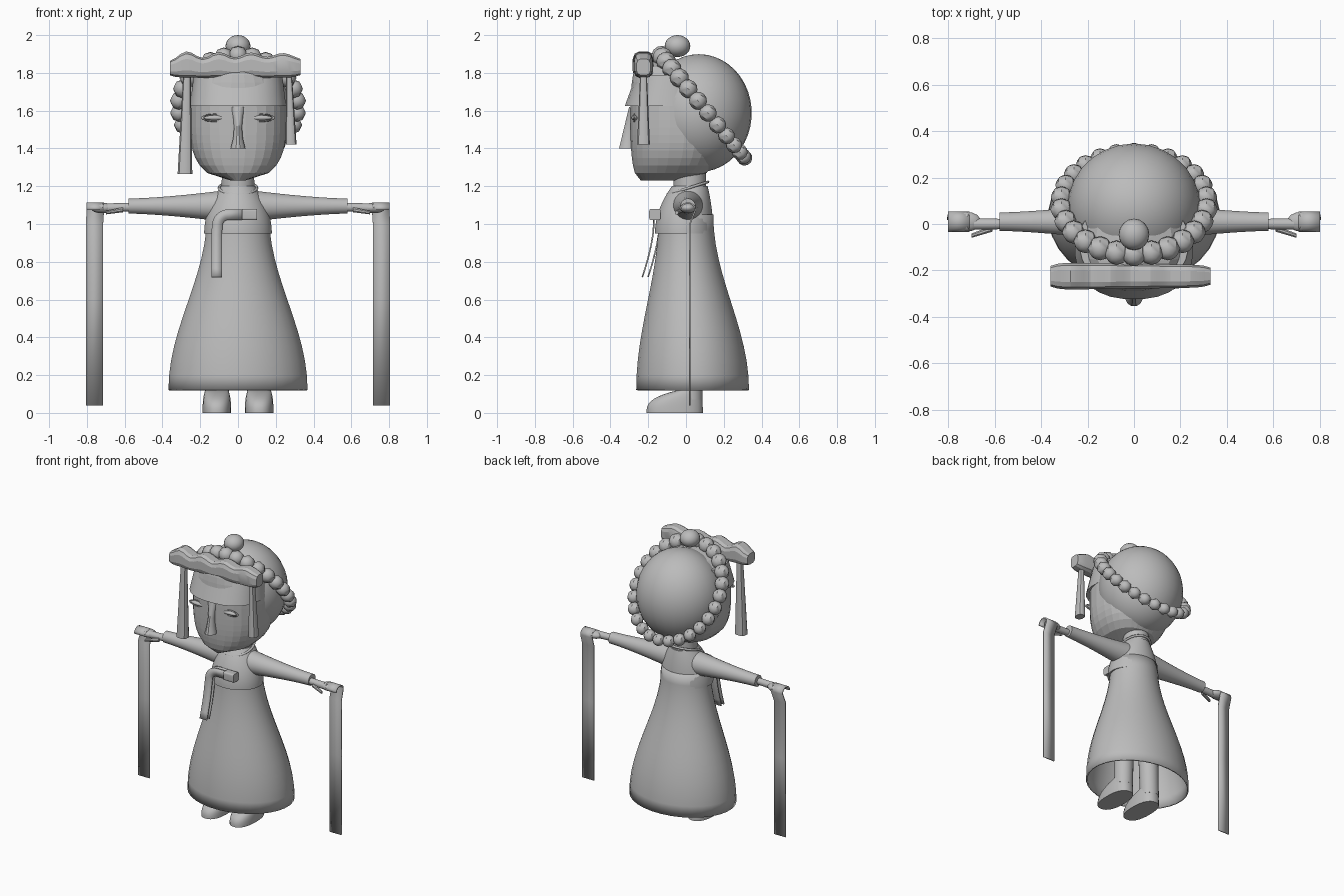
import bpy, bmesh, math
from mathutils import Vector

cube = bpy.data.objects.get("Cube")
if cube:
    bpy.data.objects.remove(cube)

grey = bpy.data.materials.new("plain grey")
grey.use_nodes = True
grey.diffuse_color = (.5, .5, .5, 1)
grey.node_tree.nodes["Principled BSDF"].inputs["Base Color"].default_value = grey.diffuse_color


def finish(name, bm, angle=35, solid=0):
    """Turn a bmesh into a shaded object, with optional wall thickness."""
    bmesh.ops.recalc_face_normals(bm, faces=bm.faces)
    mesh = bpy.data.meshes.new(name)
    bm.to_mesh(mesh)
    bm.free()
    mesh.materials.append(grey)
    ob = bpy.data.objects.new(name, mesh)
    bpy.context.collection.objects.link(ob)
    if solid:
        shell = ob.modifiers.new("thickness", "SOLIDIFY")
        shell.thickness = solid
        shell.offset = -1
    bpy.ops.object.select_all(action="DESELECT")
    ob.select_set(True)
    bpy.context.view_layer.objects.active = ob
    if angle:
        bpy.ops.object.shade_smooth_by_angle(angle=math.radians(angle))
    return ob


def loft(name, shape, steps=12, sides=24, axis="z", power=2, caps=True, angle=35, solid=0):
    """Skin superellipse rings; shape(t) gives a ring's centre and its two radii."""
    bm = bmesh.new()
    loops = []
    for step in range(steps + 1):
        centre, wide, deep = shape(step / steps)
        loop = []
        for i in range(sides):
            turn = math.tau * (i + .5) / sides
            u, v = (math.copysign(abs(c) ** (2 / power), c) for c in (math.cos(turn), math.sin(turn)))
            offset = (u * wide, v * deep, 0) if axis == "z" else (0, u * wide, v * deep)
            loop.append(bm.verts.new(Vector(centre) + Vector(offset)))
        loops.append(loop)
    for low, high in zip(loops, loops[1:]):
        for i in range(sides):
            j = (i + 1) % sides
            bm.faces.new((low[i], low[j], high[j], high[i]))
    if caps:
        bm.faces.new(loops[0])
        bm.faces.new(loops[-1])
    return finish(name, bm, angle, solid)


def mix(a, b, t):
    return a + (b - a) * t


def taper(name, start, end, radius, end_radius, **options):
    """Straight limb between two points with a linear change of radius."""
    def shape(t):
        r = mix(radius, end_radius, t)
        return Vector(start).lerp(end, t), r, r
    return loft(name, shape, steps=1, **options)


def ball(name, centre, size, segments=16, turn=0):
    bm = bmesh.new()
    bmesh.ops.create_uvsphere(bm, u_segments=segments, v_segments=segments * 3 // 4, radius=1)
    ob = finish(name, bm)
    ob.location, ob.scale, ob.rotation_euler.x = centre, size, turn


def hoop(name, centre, size, minor, tilt):
    bpy.ops.mesh.primitive_torus_add(minor_radius=minor, major_segments=24, minor_segments=6,
                                     location=centre, rotation=(tilt, 0, 0))
    ob = bpy.context.object
    ob.name, ob.scale = name, size
    ob.data.materials.append(grey)
    bpy.ops.object.shade_smooth()


def strip(name, path, width, across=None):
    """Thin ribbon along a path; across fixes the width direction."""
    points = [Vector(p) for p in path]
    bm = bmesh.new()
    rows = []
    for i, point in enumerate(points):
        tangent = points[min(i + 1, len(points) - 1)] - points[max(i - 1, 0)]
        half = (across or tangent.cross(Vector((0, 1, 0))).normalized()) * width / 2
        rows.append([bm.verts.new(point - half), bm.verts.new(point + half)])
    for a, b in zip(rows, rows[1:]):
        bm.faces.new((a[0], a[1], b[1], b[0]))
    finish(name, bm, angle=50, solid=.008)


def arc(start, end, steps=8):
    """Cosine and sine of evenly spaced angles in degrees."""
    for i in range(steps + 1):
        turn = math.radians(mix(start, end, i / steps))
        yield math.cos(turn), math.sin(turn)


# Bell skirt, open underneath
def skirt_shape(t):
    flare = (1 + math.cos(math.pi * t)) / 2
    return (0, .035 * flare, mix(.12, 1.05, t)), mix(.165, .37, flare), mix(.145, .3, flare)


loft("skirt", skirt_shape, sides=32, caps=False, solid=.01)


# Jacket, neck and collar
def jacket_shape(t):
    swell = 1 - t * t
    return (0, mix(.02, -.01, swell), mix(.95, 1.2, t)), mix(.09, .18, swell), mix(.095, .155, swell)


loft("jacket", jacket_shape, sides=32)
taper("neck", (0, .02, 1.15), (0, .02, 1.35), .088, .085)
hoop("collar", (0, .01, 1.19), (.1, .11, .1), .08, .3)

# Jacket tie: knot and two layered ribbon tails
taper("tie_knot", (.02, -.165, 1.05), (.1, -.165, 1.05), .03, .03, axis="x", power=6)
for layer in (-.175, -.145):
    path = [(.03, layer, 1.05)]
    path += [(-.05 + .06 * c, layer, .99 + .06 * s) for c, s in arc(90, 180)]
    path += [(-.113, layer - .06 * (k / 6) ** 1.5, .99 - .045 * k) for k in range(1, 7)]
    strip("tie_ribbon", path, .056)


# Sleeves, legs and shoes, shaped for the left side
def sleeve_shape(t):
    r = mix(.04, .085, (1 - t) ** 1.5)
    return (mix(.06, .58, t), .01, 1.095), r, r


def shoe_shape(t):
    slope = t ** 3
    return (.112, mix(-.06, .015, slope), .12 * t), mix(.076, .062, slope), mix(.15, .06, slope)


def mirrored(shape, side):
    def flipped(t):
        centre, wide, deep = shape(t)
        return (centre[0] * side, *centre[1:]), wide, deep
    return flipped


for side in (1, -1):
    loft("sleeve", mirrored(sleeve_shape, side), axis="x")
    loft("shoe", mirrored(shoe_shape, side), steps=8, power=2.4)
    taper("leg", (.113 * side, .025, .07), (.1 * side, .02, .6), .063, .068)

    # Hands with cloths draped over the fists
    taper("wrist", (.56 * side, 0, 1.09), (.69 * side, 0, 1.085), .023, .025, axis="x", sides=12)
    ball("fist", (.72 * side, .01, 1.085), (.06, .042, .028))
    taper("thumb", (.61 * side, -.02, 1.075), (.7 * side, -.05, 1.06), .014, .01, axis="x", sides=8)
    path = [(.76 * side, .025, z) for z in (.04, .6, 1)]
    path += [(.755 * side, .01 + .044 * c, 1.075 + .04 * s) for c, s in arc(0, 180)]
    strip("draped_cloth", path, .092, Vector((1, 0, 0)))

    # Narrow eyes with lids
    ball("eye", (.12 * side, -.272, 1.562), (.062, .018, .014))
    hoop("eyelid", (.12 * side, -.274, 1.562), (.068, .02, .05), .11, math.pi / 2)


# Faceted head with a raised forehead and a nose
def head_shape(t):
    full = max(0, 1 - abs(2 * t - 1) ** 3) ** .5
    full = mix(.15, 1, full)
    front, back = mix(-.23, -.295, full), mix(-.05, .2, full)
    return (0, (front + back) / 2, mix(1.23, 1.87, t)), .256 * full, (back - front) / 2


def forehead_shape(t):
    return (0, mix(-.1, -.08, t), mix(1.625, 1.79, t)), mix(.256, .235, t), mix(.225, .185, t)


def nose_shape(t):
    return (0, mix(-.28, -.31, t), mix(1.62, 1.4, t)), .022 + .018 * (2 * t - 1) ** 2, mix(.022, .046, t)


loft("head", head_shape, steps=16, sides=28, power=2.35, angle=0)
loft("forehead", forehead_shape, steps=3, sides=28, power=2.35)
loft("nose", nose_shape, steps=4, sides=12)

# Hair with a tilted braid of beads and a top knot
ball("hair", (0, .068, 1.587), (.288, .28, .312), 28)
for c, s in list(arc(0, 360, 26))[:-1]:
    r = .047 + .006 * c
    ball("braid_bead", (.315 * s, .09 - .22 * c, 1.62 + .27 * c), (r, r, r), 8, .9)
ball("top_knot", (0, -.045, 1.942), (.066, .068, .058))


# Hair bar with a bumpy top and rounded ends
def bar_shape(t):
    x = mix(-.36, .33, t)
    blunt = 1 - .25 * abs(2 * t - 1) ** 12
    bump = mix(.02, .008, t) * math.cos(math.tau * (x + .27) / .17)
    return (x, -.225, 1.835 + bump / 2), mix(.06, .05, t) * blunt, (.062 + bump / 2) * blunt


loft("hair_bar", bar_shape, steps=24, sides=12, axis="x", power=3.2, angle=20)

# Hanging tresses, the right one longer
for x, bottom, width in ((-.27, 1.265, .04), (.27, 1.42, .03)):
    def tress_shape(t):
        return (x * mix(1, 1.04, t), -.225, mix(1.8, bottom, t)), width * mix(.5, 1, t), mix(.018, .035, t)
    loft("hanging_tress", tress_shape, steps=4, sides=12, power=2.6)
